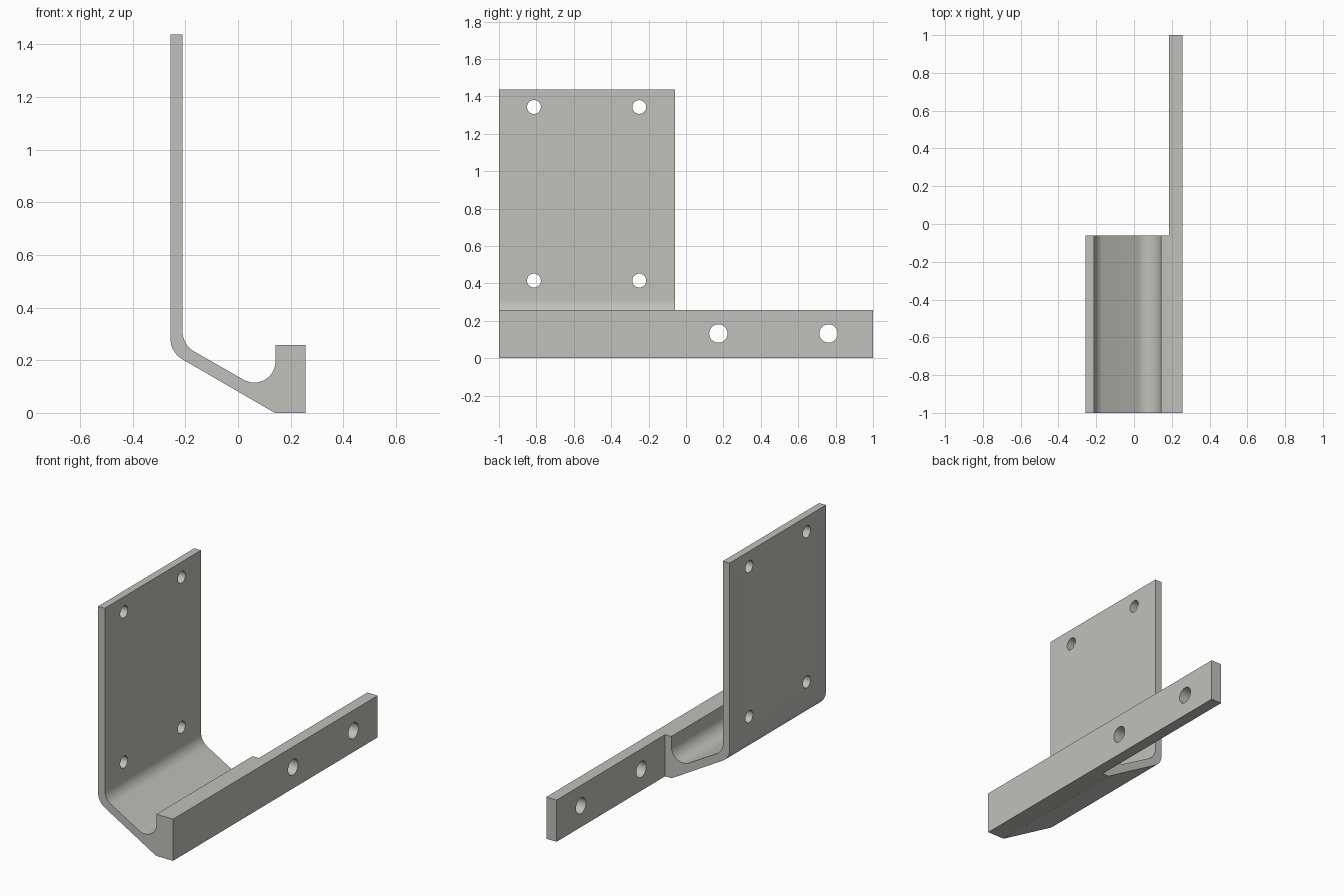
import bpy, bmesh, math
from mathutils import Vector

if "Cube" in bpy.data.objects:
    bpy.data.objects.remove(bpy.data.objects["Cube"])

Y0, Y1, Y2 = -1.0, -0.06, 1.0        # front, end of bracket, end of bar
H, BAR_X, R = 0.258, 0.185, 0.256    # bar height, bar inner face, right side

mat = bpy.data.materials.new("warm_grey_metal")
mat.diffuse_color = (0.527, 0.527, 0.497, 1)
mat.use_nodes = True
mat.node_tree.nodes["Principled BSDF"].inputs["Base Color"].default_value = mat.diffuse_color


def arc(cx, cz, r, a0, a1, n):
    return [(cx + r * math.cos(math.radians(a0 + (a1 - a0) * i / n)),
             cz + r * math.sin(math.radians(a0 + (a1 - a0) * i / n))) for i in range(n + 1)]


# Bracket cross-section: lip, rounded trough, sloped floor, bent upright plate
profile = [(0.14, 0), (BAR_X, 0), (R, 0), (R, H), (BAR_X, H), (0.142, H)]
profile += arc(0.062, 0.195, 0.08, 0, -120, 20)
profile += arc(-0.121, 0.311, 0.09, 240, 180, 10)
profile += [(-0.211, 1.437), (-0.257, 1.437)]
profile += arc(-0.165, 0.283, 0.092, 180, 240, 10)

bm = bmesh.new()
front = bm.faces.new([bm.verts.new((x, Y0, z)) for x, z in profile])
geom = bmesh.ops.extrude_face_region(bm, geom=[front], use_keep_orig=True)["geom"]
back = [g for g in geom if isinstance(g, bmesh.types.BMVert)]
bmesh.ops.translate(bm, verts=back, vec=(0, Y1 - Y0, 0))

# Long bar: split the back cap and pull its outer strip out
split = [v for v in back if abs(v.co.x - BAR_X) < 1e-5]
bmesh.ops.connect_verts(bm, verts=split)
strip = [f for f in bm.faces if all(abs(v.co.y - Y1) < 1e-5 and v.co.x > BAR_X - 1e-4 for v in f.verts)]
geom = bmesh.ops.extrude_face_region(bm, geom=strip)["geom"]
bmesh.ops.translate(bm, verts=[g for g in geom if isinstance(g, bmesh.types.BMVert)], vec=(0, Y2 - Y1, 0))
bmesh.ops.recalc_face_normals(bm, faces=bm.faces[:])
me = bpy.data.meshes.new("mounting_bracket")
bm.to_mesh(me)
bm.free()
me.materials.append(mat)
bracket = bpy.data.objects.new("mounting_bracket", me)
bpy.context.collection.objects.link(bracket)

# Screw holes: four in the upright plate, two larger ones in the bar
holes = [(-0.234, y, z, 0.037) for y in (-0.813, -0.25) for z in (0.415, 1.343)]
holes += [(0.22, y, 0.132, 0.049) for y in (0.173, 0.762)]
cutters = []
for x, y, z, r in holes:
    bpy.ops.mesh.primitive_cylinder_add(vertices=40, radius=r, depth=0.12, location=(x, y, z),
                                        rotation=(0, math.pi / 2, 0))
    c = bpy.context.object
    c.name = "hole_cutter"
    c.data.materials.append(mat)
    c.hide_render = True
    cutters.append(c)
    mod = bracket.modifiers.new("hole", 'BOOLEAN')
    mod.operation, mod.solver, mod.object = 'DIFFERENCE', 'EXACT', c

# Bake the holes, drop the cutters, smooth the bends
bpy.ops.object.select_all(action='DESELECT')
bracket.select_set(True)
bpy.context.view_layer.objects.active = bracket
for mod in list(bracket.modifiers):
    bpy.ops.object.modifier_apply(modifier=mod.name)
for c in cutters:
    bpy.data.objects.remove(c)
bpy.ops.object.shade_smooth_by_angle(angle=math.radians(25))
